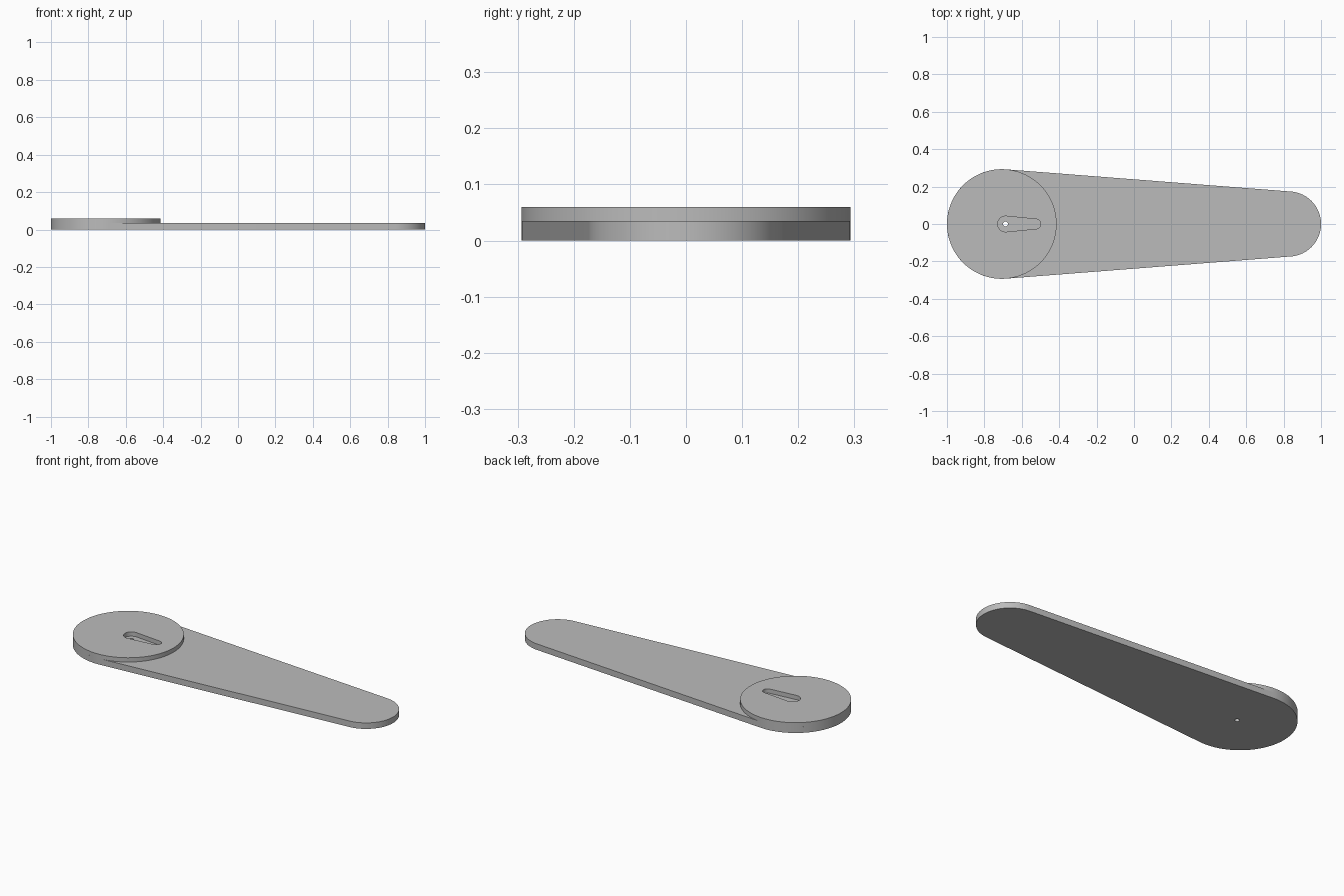
import bpy
import bmesh
from math import asin, cos, pi, radians, sin

cube = bpy.data.objects.get("Cube")
if cube:
    bpy.data.objects.remove(cube, do_unlink=True)

grey = bpy.data.materials.new("plain grey")
grey.use_nodes = True
colour = (0.5, 0.5, 0.5, 1)
grey.diffuse_color = colour
grey.node_tree.nodes["Principled BSDF"].inputs["Base Color"].default_value = colour


def arc(x, radius, start, end, steps):
    """Points along an arc centred on the x axis."""
    angles = [start + (end - start) * i / steps for i in range(steps + 1)]
    return [(x + radius * cos(a), radius * sin(a)) for a in angles]


def circle(x, radius, steps):
    return arc(x, radius, 0, 2 * pi, steps)[:-1]


def tapered(x1, r1, x2, r2, steps):
    """Two round ends joined by their common tangents."""
    a = pi / 2 - asin((r1 - r2) / (x2 - x1))
    return arc(x1, r1, a, 2 * pi - a, steps) + arc(x2, r2, -a, a, steps)


def slab(name, outline, hole, bottom, top):
    """Extrude an outline with one opening through it."""
    bm = bmesh.new()
    edges = []
    for loop in (outline, hole):
        verts = [bm.verts.new((x, y, bottom)) for x, y in loop]
        edges += [bm.edges.new((v, verts[i - 1])) for i, v in enumerate(verts)]
    bmesh.ops.triangle_fill(bm, edges=edges, use_beauty=True, normal=(0, 0, 1))
    result = bmesh.ops.extrude_face_region(bm, geom=bm.faces[:], use_keep_orig=True)
    for item in result["geom"]:
        if isinstance(item, bmesh.types.BMVert):
            item.co.z = top
    bmesh.ops.recalc_face_normals(bm, faces=bm.faces[:])
    mesh = bpy.data.meshes.new(name)
    bm.to_mesh(mesh)
    bm.free()
    mesh.materials.append(grey)
    obj = bpy.data.objects.new(name, mesh)
    bpy.context.collection.objects.link(obj)
    bpy.ops.object.select_all(action="DESELECT")
    obj.select_set(True)
    bpy.context.view_layer.objects.active = obj
    bpy.ops.object.shade_smooth_by_angle(angle=radians(30))


hub_x, hub_r = -0.707, 0.293
pin_x = -0.687
plate_top, disc_top = 0.035, 0.06

# Tapered arm with the small pin hole
slab("arm_plate", tapered(hub_x, hub_r, 0.826, 0.174, 64),
     circle(pin_x, 0.013, 24), 0, plate_top)

# Raised round hub with the keyhole-shaped recess
slab("hub_disc", circle(hub_x, hub_r, 128),
     tapered(pin_x, 0.042, -0.525, 0.026, 24), plate_top, disc_top)
